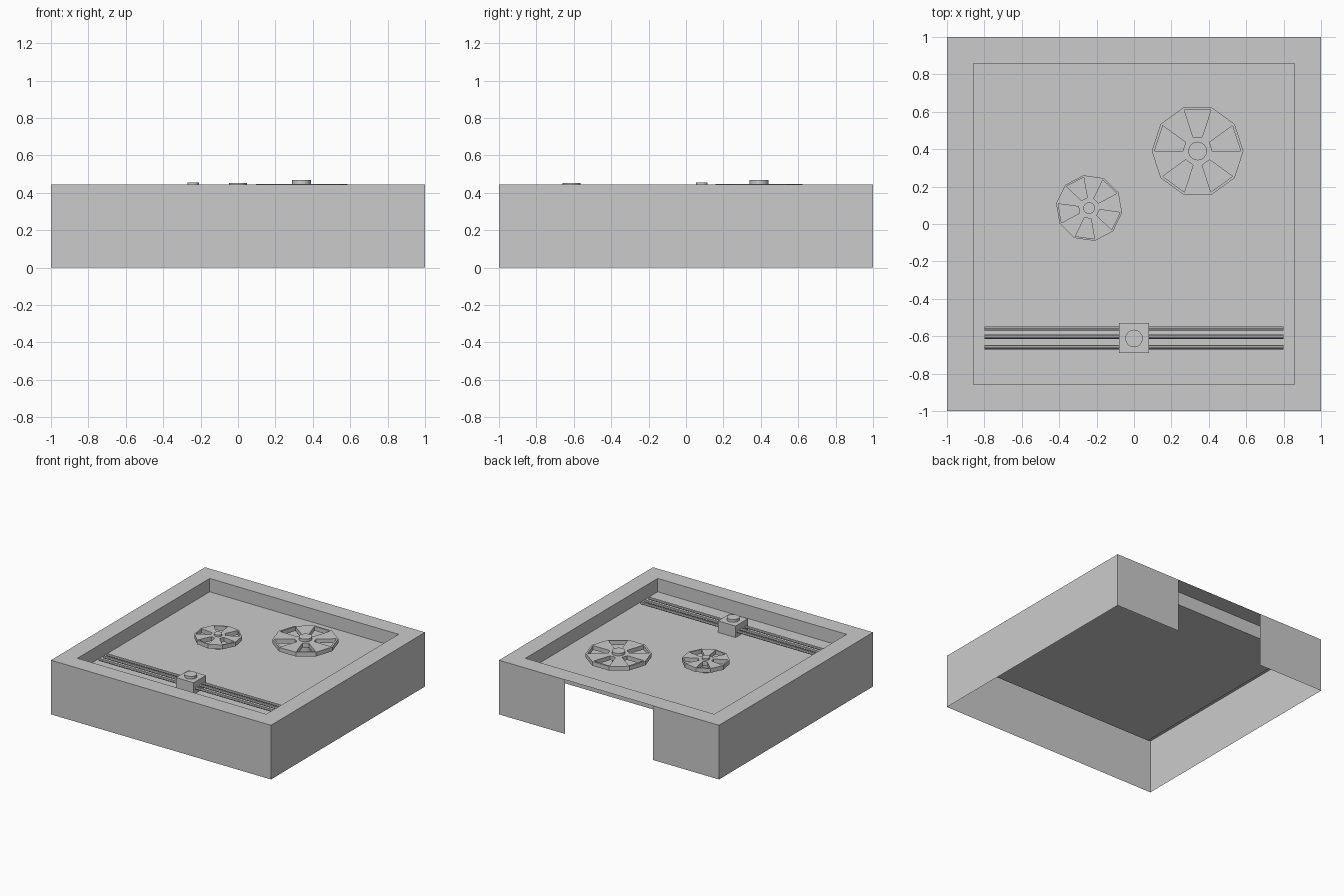
import bpy, bmesh, math
from mathutils import Matrix, Vector

if "Cube" in bpy.data.objects:
    bpy.data.objects.remove(bpy.data.objects["Cube"])

TOP, FLOOR = 0.445, 0.335


def finish(bm, name):
    mesh = bpy.data.meshes.new(name)
    bm.to_mesh(mesh)
    bm.free()
    ob = bpy.data.objects.new(name, mesh)
    bpy.context.collection.objects.link(ob)
    return ob


def cylinder(name, r, length, centre, sides=16, rot=Matrix()):
    bm = bmesh.new()
    bmesh.ops.create_cone(bm, cap_ends=True, segments=sides, radius1=r, radius2=r,
                          depth=length, matrix=Matrix.Translation(centre) @ rot)
    return finish(bm, name)


def box(name, size, centre):
    bm = bmesh.new()
    bmesh.ops.create_cube(bm, size=1, matrix=Matrix.Translation(centre) @ Matrix.Diagonal((*size, 1)))
    return finish(bm, name)


# Thin open-bottomed casing with a sunken deck
def casing():
    bm = bmesh.new()
    bmesh.ops.create_cube(bm, size=1, matrix=Matrix.Translation((0, 0, TOP / 2)) @ Matrix.Diagonal((2, 2, TOP, 1)))
    bm.normal_update()
    top = next(f for f in bm.faces if f.normal.z > 0.9)
    open_sides = [f for f in bm.faces if f.normal.z < -0.9 or f.normal.y > 0.9]
    bmesh.ops.delete(bm, geom=open_sides, context='FACES')
    # raised rim, then drop the middle to the deck level
    bmesh.ops.inset_region(bm, faces=[top], thickness=0.2, use_boundary=True)
    side = bmesh.ops.extrude_discrete_faces(bm, faces=[top])['faces']
    bmesh.ops.translate(bm, verts=side[0].verts, vec=(0, 0, FLOOR - TOP))
    # back wall with a full-height gap in the middle
    for x0, x1 in ((1, 0.4), (-0.4, -1)):
        bm.faces.new([bm.verts.new(p) for p in ((x0, 1, 0), (x1, 1, 0), (x1, 1, TOP), (x0, 1, TOP))])
    return finish(bm, "casing")


casing()


# Ten-sided reel with five wedge openings on a round spindle
def reel(name, x, y, r, turn, top, hub_r, hub_top):
    bm = bmesh.new()
    rings = [[bm.verts.new((x + r * k * math.cos(a), y + r * k * math.sin(a), top))
              for a in (math.radians(turn + 36 * i) for i in range(10))]
             for k in (1.0, 0.94, 0.322)]
    for i in range(10):
        j = (i + 1) % 10
        for n in range(2):
            if n == 1 and i % 2 == 0:
                continue
            a, b = rings[n], rings[n + 1]
            bm.faces.new((a[i], a[j], b[j], b[i]))
    bm.faces.new(rings[2])
    ob = finish(bm, name)
    mod = ob.modifiers.new("thickness", 'SOLIDIFY')
    mod.thickness = 0.035
    mod.offset = -1
    cylinder(name + "_spindle", hub_r, hub_top - FLOOR, (x, y, (hub_top + FLOOR) / 2))


reel("large_reel", 0.34, 0.39, 0.245, 0, 0.447, 0.05, 0.468)
reel("small_reel", -0.24, 0.085, 0.178, 28, 0.44, 0.031, 0.455)

# Three slider rails, carriage block and its round button
for i, y in enumerate((-0.558, -0.603, -0.659)):
    cylinder(f"rail_{i + 1}", 0.011, 1.6, (0, y, 0.375), 8, Matrix.Rotation(math.pi / 2, 4, 'Y'))
box("carriage", (0.16, 0.16, 0.43 - FLOOR), (0, -0.61, (0.43 + FLOOR) / 2))
cylinder("carriage_button", 0.047, 0.022, (0, -0.612, 0.441))
